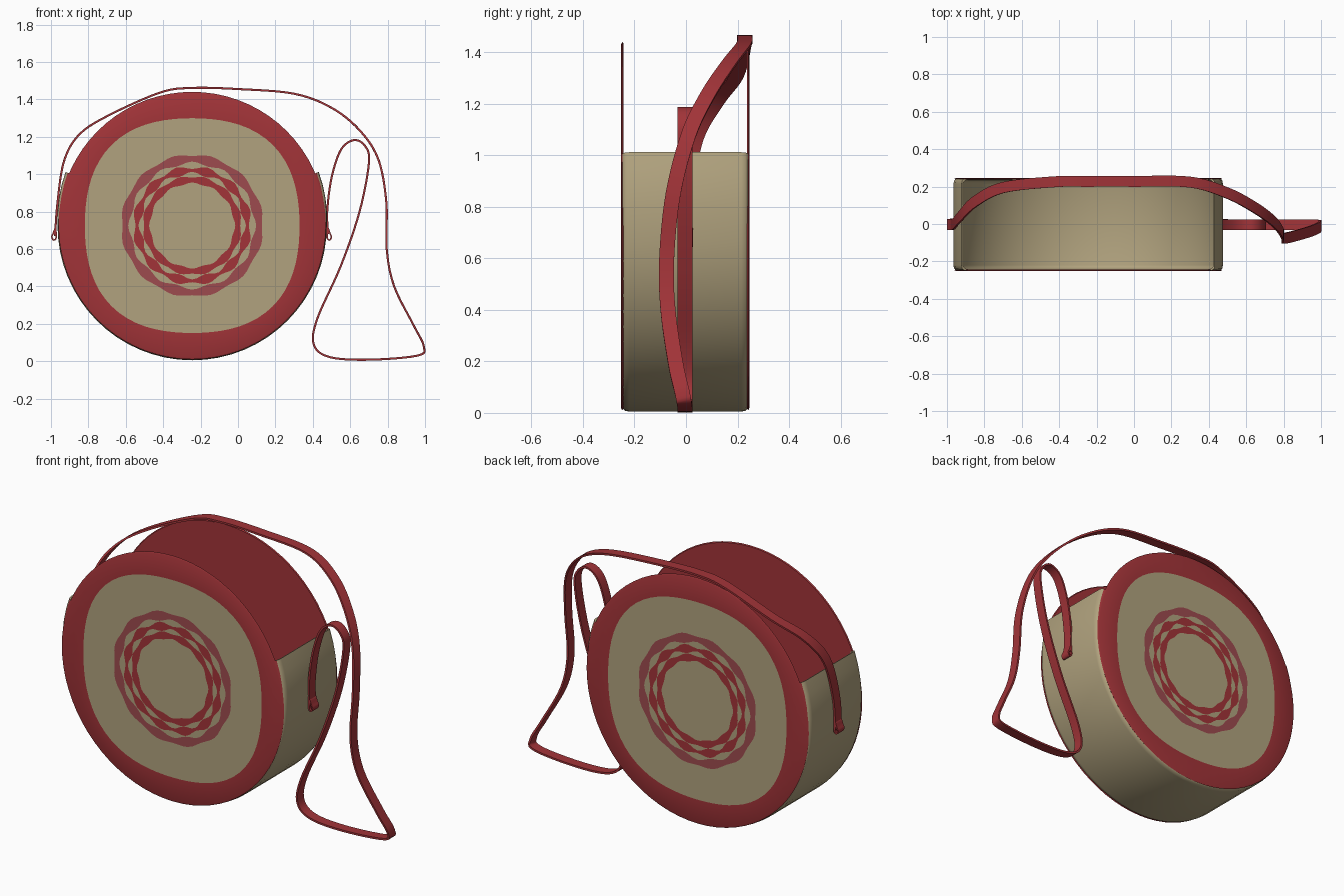
import bpy, bmesh, math
from mathutils import Vector

if "Cube" in bpy.data.objects:
    bpy.data.objects.remove(bpy.data.objects["Cube"])

CX, CZ, R = -0.245, 0.725, 0.72      # drum axis and radius
Y_FRONT, Y_BACK = -0.252, 0.246


def material(name, rgb):
    m = bpy.data.materials.new(name)
    m.diffuse_color = (*rgb, 1)
    m.use_nodes = True
    m.node_tree.nodes["Principled BSDF"].inputs["Base Color"].default_value = m.diffuse_color
    return m


RED = material("red leather", (0.36, 0.034, 0.040))
KHAKI = material("khaki canvas", (0.44, 0.365, 0.21))
PINK = material("faded red", (0.34, 0.070, 0.078))
MATS = [RED, KHAKI, PINK]


def finish(bm, name, mats, smooth=True):
    bmesh.ops.remove_doubles(bm, verts=bm.verts, dist=1e-5)
    bmesh.ops.recalc_face_normals(bm, faces=bm.faces)
    me = bpy.data.meshes.new(name)
    bm.to_mesh(me)
    bm.free()
    for m in mats:
        me.materials.append(m)
    ob = bpy.data.objects.new(name, me)
    bpy.context.collection.objects.link(ob)
    if smooth:
        bpy.context.view_layer.objects.active = ob
        ob.select_set(True)
        bpy.ops.object.shade_smooth_by_angle(angle=math.radians(35))
        ob.select_set(False)
    return ob


def skin(bm, rows, closed_rows=False, closed_cols=False, mats=None):
    """Quads between successive rows of points; mats gives one index per strip."""
    vs = [[bm.verts.new(p) for p in row] for row in rows]
    n, m = len(vs), len(vs[0])
    for i in range(n if closed_rows else n - 1):
        a, b = vs[i], vs[(i + 1) % n]
        for j in range(m if closed_cols else m - 1):
            k = (j + 1) % m
            f = bm.faces.new((a[j], a[k], b[k], b[j]))
            if mats:
                f.material_index = mats[i]


# --- round side panels: painted outside, plain red lining inside ---
# (radius, colour of the ring lying outside that radius, wobble count, wobble size)
RINGS = [(0.0, 1, 0, 0), (0.226, 0, 12, 0.02), (0.262, 1, 12, -0.02),
         (0.278, 0, 12, 0.035), (0.312, 1, 12, -0.03), (0.334, 2, 12, 0.025),
         (0.378, 1, 12, -0.015), (0.592, 0, 4, -0.03), (0.706, 0, 0, 0)]


def panel(name, y, inward):
    bm = bmesh.new()
    seg = 72

    def ring(r, yy, count=0, size=0):
        row = []
        for i in range(seg):
            t = 2 * math.pi * i / seg
            q = r * (1 + size * math.cos(count * t)) if count else r
            row.append((CX + q * math.cos(t), yy, CZ + q * math.sin(t)))
        return row
    rows = [ring(r, y, c, s) for r, _, c, s in RINGS]
    rows += [ring(0.715, y + inward * 0.004), ring(0.71, y + inward * 0.009),
             ring(0.0, y + inward * 0.009)]
    cols = [c for _, c, _, _ in RINGS] + [0, 0]
    skin(bm, rows, closed_cols=True, mats=cols)
    bmesh.ops.dissolve_degenerate(bm, dist=1e-6, edges=bm.edges)
    finish(bm, name, MATS)


panel("front_panel", Y_FRONT, 1)
panel("back_panel", Y_BACK, -1)

# --- canvas wall, open at the top, rounded into both panels ---
SECTION = [(Y_FRONT + 0.002, -0.028), (Y_FRONT + 0.006, -0.012), (Y_FRONT + 0.015, -0.003),
           (Y_FRONT + 0.032, 0.0), (Y_BACK - 0.032, 0.0), (Y_BACK - 0.015, -0.003),
           (Y_BACK - 0.006, -0.012), (Y_BACK - 0.002, -0.028)]
bm = bmesh.new()
steps = 40
a0, a1 = math.radians(157), math.radians(383)
arc = []
for i in range(steps + 1):
    a = a0 + (a1 - a0) * i / steps
    flare = max(0.0, math.sin(a)) / math.sin(math.radians(23))
    arc.append((a, R + 0.015 * flare))
rows = []
for thick in (0, 0.008):              # outer skin, then inner skin walked back
    sec = SECTION if not thick else SECTION[::-1]
    for y, d in sec:
        yy = y + (thick if y < 0 else -thick) * (1 if d else 0)
        rows.append([(CX + (r + d - thick) * math.cos(a), yy,
                      CZ + (r + d - thick) * math.sin(a)) for a, r in arc])
n = len(SECTION)
strip = [1] * (2 * n)
strip[0] = strip[n - 2] = 0           # red piping along both edges
skin(bm, rows, closed_rows=True, mats=strip)
bm.verts.ensure_lookup_table()
for j in (0, steps):                  # close the cut ends
    ends = [bm.verts[i * (steps + 1) + j] for i in range(2 * n)]
    for i in range(n - 1):
        f = bm.faces.new((ends[i], ends[i + 1], ends[2 * n - 2 - i], ends[2 * n - 1 - i]))
        f.material_index = 1
finish(bm, "canvas_wall", MATS)


# --- ribbons: strap and its end loops ---
def catmull(pts, sub, closed=False):
    p = [Vector(q) for q in pts]
    n, out = len(p), []
    for i in range(n if closed else n - 1):
        if closed:
            a, b, c, d = (p[(i + k) % n] for k in (-1, 0, 1, 2))
        else:
            a, b, c, d = p[max(i - 1, 0)], p[i], p[i + 1], p[min(i + 2, n - 1)]
        for s in range(sub):
            t = s / sub
            out.append(0.5 * (2 * b + (c - a) * t + (2 * a - 5 * b + 4 * c - d) * t * t
                              + (3 * b - a - 3 * c + d) * t ** 3))
    return out if closed else out + [p[-1]]


def ribbon(name, pts, width, thick, sub, closed=False):
    path = catmull(pts, sub, closed)
    n, rows = len(path), []
    for i, p in enumerate(path):
        if closed:
            t = path[(i + 1) % n] - path[i - 1]
        else:
            t = path[min(i + 1, n - 1)] - path[max(i - 1, 0)]
        t.normalize()
        w = Vector((0, 1, 0))
        w = (w - t * w.dot(t)).normalized()
        h = t.cross(w) * thick / 2
        w = w * width / 2
        rows.append([p + w + h, p - w + h, p - w - h, p + w - h])
    bm = bmesh.new()
    skin(bm, rows, closed_rows=closed, closed_cols=True)
    if not closed:
        bm.verts.ensure_lookup_table()
        bm.faces.new(bm.verts[:4])
        bm.faces.new(bm.verts[-4:])
    finish(bm, name, [RED])


STRAP = [(-0.978, 0, 0.67), (-0.965, 0, 0.85), (-0.93, 0.04, 1.07), (-0.85, 0.12, 1.21),
         (-0.70, 0.195, 1.31), (-0.42, 0.226, 1.435), (-0.25, 0.228, 1.461),
         (0.0, 0.228, 1.455), (0.30, 0.224, 1.43), (0.50, 0.165, 1.355),
         (0.65, 0.085, 1.235), (0.75, 0.01, 1.08), (0.793, -0.05, 0.85),
         (0.795, -0.075, 0.60), (0.835, -0.07, 0.40), (0.94, -0.04, 0.19),
         (0.993, -0.015, 0.08), (0.96, -0.005, 0.03), (0.70, -0.004, 0.008),
         (0.49, -0.004, 0.022), (0.405, -0.004, 0.09), (0.425, -0.004, 0.23),
         (0.55, -0.004, 0.51), (0.65, -0.004, 0.80), (0.70, -0.004, 1.06),
         (0.68, -0.004, 1.15), (0.62, -0.004, 1.182), (0.55, -0.004, 1.13),
         (0.50, -0.004, 0.98), (0.477, -0.004, 0.80), (0.482, -0.004, 0.68)]
ribbon("shoulder_strap", STRAP, 0.058, 0.011, 6)

for side, x in (("left", -0.983), ("right", 0.487)):
    s = -1 if side == "left" else 1
    loop = [(x - s * 0.008, -0.002, 0.715), (x + s * 0.004, -0.002, 0.685),
            (x + s * 0.012, -0.002, 0.665), (x + s * 0.004, -0.002, 0.648),
            (x - s * 0.009, -0.002, 0.655), (x - s * 0.010, -0.002, 0.68)]
    ribbon(side + "_strap_loop", loop, 0.058, 0.008, 4, closed=True)
